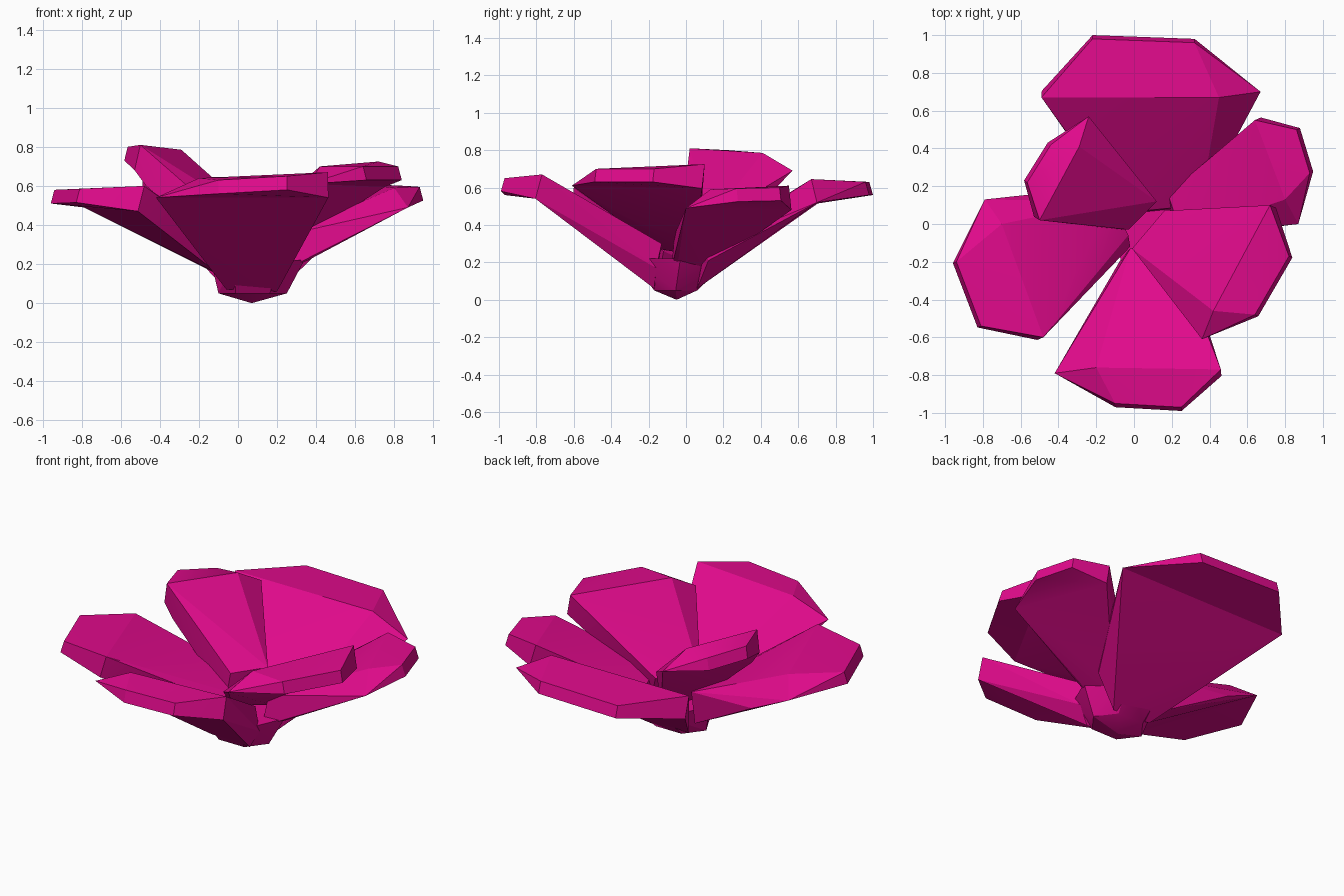
import bpy, bmesh
from mathutils import Vector

cube = bpy.data.objects.get("Cube")
if cube:
    bpy.data.objects.remove(cube, do_unlink=True)

magenta = bpy.data.materials.new("petal magenta")
magenta.use_nodes = True
colour = (0.75, 0.003, 0.26, 1)
magenta.diffuse_color = colour
magenta.node_tree.nodes["Principled BSDF"].inputs["Base Color"].default_value = colour


def add_hull(bm, points):
    """Add a faceted solid stretched around the given points."""
    verts = [bm.verts.new(p) for p in points]
    result = bmesh.ops.convex_hull(bm, input=verts)
    spare = {v for v in result["geom_interior"] + result["geom_unused"]
             if isinstance(v, bmesh.types.BMVert)}
    bmesh.ops.delete(bm, geom=list(spare), context="VERTS")


def finish(bm, name):
    bmesh.ops.recalc_face_normals(bm, faces=bm.faces[:])
    mesh = bpy.data.meshes.new(name)
    bm.to_mesh(mesh)
    bm.free()
    mesh.materials.append(magenta)
    obj = bpy.data.objects.new(name, mesh)
    bpy.context.collection.objects.link(obj)
    bpy.ops.object.select_all(action="DESELECT")
    obj.select_set(True)
    bpy.context.view_layer.objects.active = obj
    bpy.ops.object.shade_smooth_by_angle(angle=0.35)


def petal(name, bevel, crest, tips, corner, roots, under):
    """Bent slab: a flat rim and a sloping body that meet along the crest."""
    outward = Vector(tips[0]) + Vector(tips[1])
    outward.z = 0
    outward.normalize()
    drop_tip = outward * 0.02 - Vector((0, 0, 0.07))
    drop_side = outward * 0.035 - Vector((0, 0, 0.13))
    fold = [Vector(p) for p in (bevel, crest, corner)]
    fold.append(fold[2] + drop_side)
    rim = [Vector(t) for t in tips]
    rim += [t + drop_tip for t in rim]

    bm = bmesh.new()
    add_hull(bm, fold + rim)
    add_hull(bm, fold + [Vector(p) for p in (*roots, *under)])
    # Open the hidden joint and weld rim to body
    joint = [f for f in bm.faces
             if all(any((v.co - p).length < 1e-4 for p in fold) for v in f.verts)]
    bmesh.ops.delete(bm, geom=joint, context="FACES")
    bmesh.ops.remove_doubles(bm, verts=bm.verts[:], dist=1e-4)
    finish(bm, name)


petal("front_petal",
      bevel=(-0.42, -0.79, 0.54), crest=(-0.2, -0.76, 0.64),
      tips=[(-0.1, -0.95, 0.63), (0.25, -0.97, 0.65)], corner=(0.46, -0.77, 0.67),
      roots=[(-0.02, -0.13, 0.29), (0.21, -0.13, 0.3)],
      under=[(-0.06, -0.17, 0.07), (0.2, -0.17, 0.06), (0.26, -0.16, 0.17)])

petal("back_petal",
      bevel=(0.67, 0.7, 0.52), crest=(0.45, 0.67, 0.645),
      tips=[(0.32, 0.96, 0.63), (-0.22, 0.98, 0.63)], corner=(-0.49, 0.67, 0.645),
      roots=[(0.35, 0.1, 0.27), (-0.05, 0.06, 0.27)],
      under=[(0.2, 0.06, 0.06), (-0.06, 0.06, 0.07), (0.36, 0.12, 0.21)])

petal("left_front_petal",
      bevel=(0.36, -0.61, 0.61), crest=(0.42, -0.46, 0.7),
      tips=[(0.64, -0.48, 0.7), (0.82, -0.17, 0.7)], corner=(0.72, 0.1, 0.725),
      roots=[(-0.01, -0.13, 0.33), (0.16, 0.07, 0.35)],
      under=[(0.06, -0.14, 0.27), (0.2, 0.04, 0.24)])

petal("left_back_petal",
      bevel=(0.87, 0, 0.49), crest=(0.8, 0.13, 0.59),
      tips=[(0.93, 0.27, 0.595), (0.86, 0.5, 0.6)], corner=(0.64, 0.55, 0.61),
      roots=[(0.25, -0.06, 0.35), (0.18, 0.16, 0.3)],
      under=[(0.36, -0.04, 0.22), (0.27, 0.14, 0.18), (0.22, -0.08, 0.16)])

petal("right_front_petal",
      bevel=(-0.79, 0.13, 0.49), crest=(-0.7, 0, 0.58),
      tips=[(-0.94, -0.2, 0.58), (-0.81, -0.54, 0.585)], corner=(-0.48, -0.6, 0.6),
      roots=[(-0.12, 0.12, 0.36), (-0.03, -0.06, 0.3), (-0.02, -0.12, 0.26)],
      under=[(-0.13, 0.1, 0.16), (-0.1, -0.14, 0.15), (-0.56, 0.155, 0.39)])

petal("inner_petal",
      bevel=(-0.24, 0.57, 0.69), crest=(-0.29, 0.41, 0.785),
      tips=[(-0.44, 0.42, 0.77), (-0.565, 0.22, 0.8)], corner=(-0.5, 0.02, 0.81),
      roots=[(0.12, 0.12, 0.42), (-0.03, -0.03, 0.4)],
      under=[(0.08, 0.13, 0.24), (-0.06, -0.03, 0.24), (-0.47, 0.03, 0.6)])

# Faceted cup that gathers the roots
core = [(0.07, -0.05, 0)]
for z, west, east, south, north in [(0.05, -0.1, 0.25, -0.17, 0.06),
                                    (0.22, -0.14, 0.34, -0.3, 0.24)]:
    mid_x, mid_y = (west + east) / 2, (south + north) / 2
    core += [(west, mid_y, z), (east, mid_y, z)]
    core += [(mid_x + s * (east - west) / 4, y, z) for s in (-1, 1) for y in (south, north)]
core_bm = bmesh.new()
add_hull(core_bm, core)
finish(core_bm, "flower_core")
